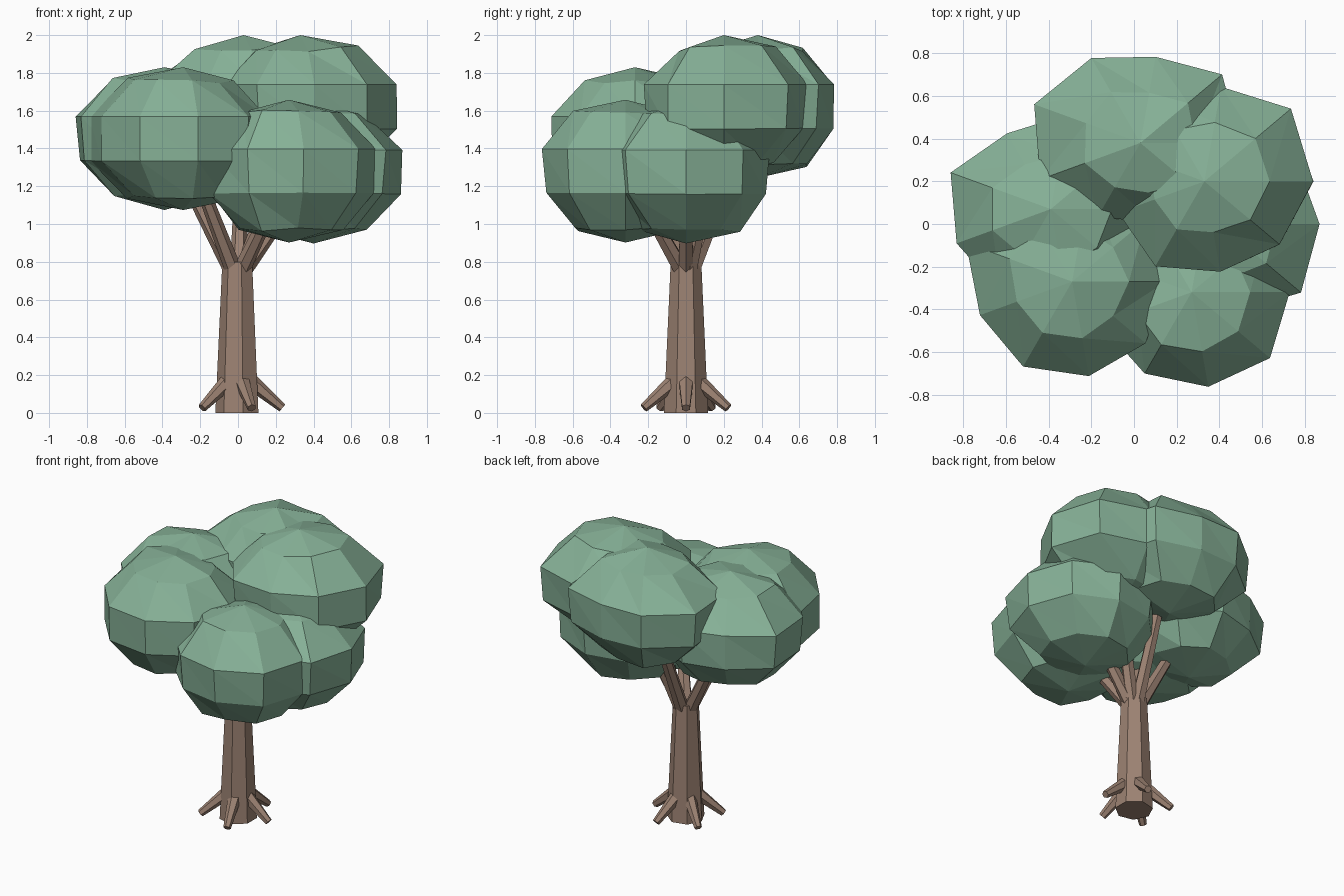
import bpy, bmesh, math, random
from mathutils import Vector

if "Cube" in bpy.data.objects:
    bpy.data.objects.remove(bpy.data.objects["Cube"])

random.seed(11)

def material(name, rgb):
    m = bpy.data.materials.new(name)
    m.diffuse_color = (*rgb, 1)
    m.use_nodes = True
    m.node_tree.nodes["Principled BSDF"].inputs["Base Color"].default_value = m.diffuse_color
    return m

BARK = material("bark_brown", (0.335, 0.225, 0.17))
LEAF = material("leaf_green", (0.24, 0.44, 0.31))

def finish(name, bm, mat):
    bmesh.ops.recalc_face_normals(bm, faces=bm.faces)
    me = bpy.data.meshes.new(name)
    bm.to_mesh(me)
    bm.free()
    me.materials.append(mat)
    ob = bpy.data.objects.new(name, me)
    bpy.context.collection.objects.link(ob)
    return ob

def tapered_limb(name, p0, p1, r0, r1, sides, phase=0.0):
    """Flat-sided tapered tube between two points."""
    p0, p1 = Vector(p0), Vector(p1)
    rot = Vector((0, 0, 1)).rotation_difference(p1 - p0)
    bm = bmesh.new()
    rings = []
    for p, r in ((p0, r0), (p1, r1)):
        rings.append([bm.verts.new(p + rot @ Vector((r * math.cos(a), r * math.sin(a), 0)))
                      for a in (phase + math.tau * i / sides for i in range(sides))])
    low, high = rings
    for i in range(sides):
        j = (i + 1) % sides
        bm.faces.new((low[i], low[j], high[j], high[i]))
    bm.faces.new(low[::-1])
    bm.faces.new(high)
    return finish(name, bm, BARK)

# Per ring: width factor and random spread (upper, upper middle, lower middle, lower)
RINGS = ((0.585, 0.08), (1.0, 0.0), (0.975, 0.03), (0.61, 0.07))

def leaf_clump(name, centre, radii):
    """Lumpy flattened ball: nine sides, four rings, two poles."""
    c, n, half = Vector(centre), len(radii), 0.378
    bm = bmesh.new()
    rings = []
    for k, (width, spread) in enumerate(RINGS, 1):
        ring = []
        for i, r in enumerate(radii):
            a = math.tau * i / n
            s = 1 + random.uniform(-spread, spread)
            # outer bumps fade towards the poles
            rr = (r if k in (2, 3) else 0.5 * (r + 0.46)) * width * s
            z = half * math.cos(math.pi * k / 5) * (1 + 0.7 * (s - 1))
            ring.append(bm.verts.new(c + Vector((rr * math.cos(a), rr * math.sin(a), z))))
        rings.append(ring)
    top = bm.verts.new(c + Vector((0, 0, half)))
    bottom = bm.verts.new(c - Vector((0, 0, half)))
    for i in range(n):
        j = (i + 1) % n
        bm.faces.new((top, rings[0][i], rings[0][j]))
        bm.faces.new((bottom, rings[3][j], rings[3][i]))
        for a, b in zip(rings, rings[1:]):
            bm.faces.new((a[i], b[i], b[j]))
            bm.faces.new((a[i], b[j], a[j]))
    return finish(name, bm, LEAF)

# Trunk
tapered_limb("trunk", (0, 0, 0), (0, 0, 0.80), 0.12, 0.083, 7, math.pi)

# Roots
for i in range(5):
    a = math.tau * i / 5
    d = Vector((math.cos(a), math.sin(a), 0))
    tapered_limb(f"root_{i + 1}", d * 0.075 + Vector((0, 0, 0.16)),
                 d * 0.235 + Vector((0, 0, 0.026)), 0.042, 0.024, 6)

# Leaf clumps: centre and outline radius every 40 degrees
CLUMPS = {
    "right": ((0.40, 0.0, 1.275), (.47, .47, .45, .45, .46, .45, .44, .42, .50)),
    "back_right": ((0.33, 0.20, 1.622), (.51, .53, .45, .46, .47, .43, .46, .43, .46)),
    "back": ((0.03, 0.38, 1.622), (.47, .50, .41, .46, .53, .50, .40, .38, .45)),
    "left": ((-0.39, 0.07, 1.452), (.46, .45, .45, .41, .50, .47, .46, .45, .45)),
    "front_left": ((-0.29, -0.27, 1.452), (.44, .45, .45, .47, .53, .46, .46, .45, .45)),
    "front_right": ((0.27, -0.32, 1.28), (.46, .46, .45, .45, .45, .45, .44, .45, .48)),
}
for side, (centre, radii) in CLUMPS.items():
    leaf_clump(f"leaves_{side}", centre, radii)
    # Branch from the trunk top into the clump
    out = Vector((centre[0], centre[1], 0)).normalized()
    tapered_limb(f"branch_{side}", out * 0.04 + Vector((0, 0, 0.77)),
                 Vector(centre), 0.045, 0.028, 6)
